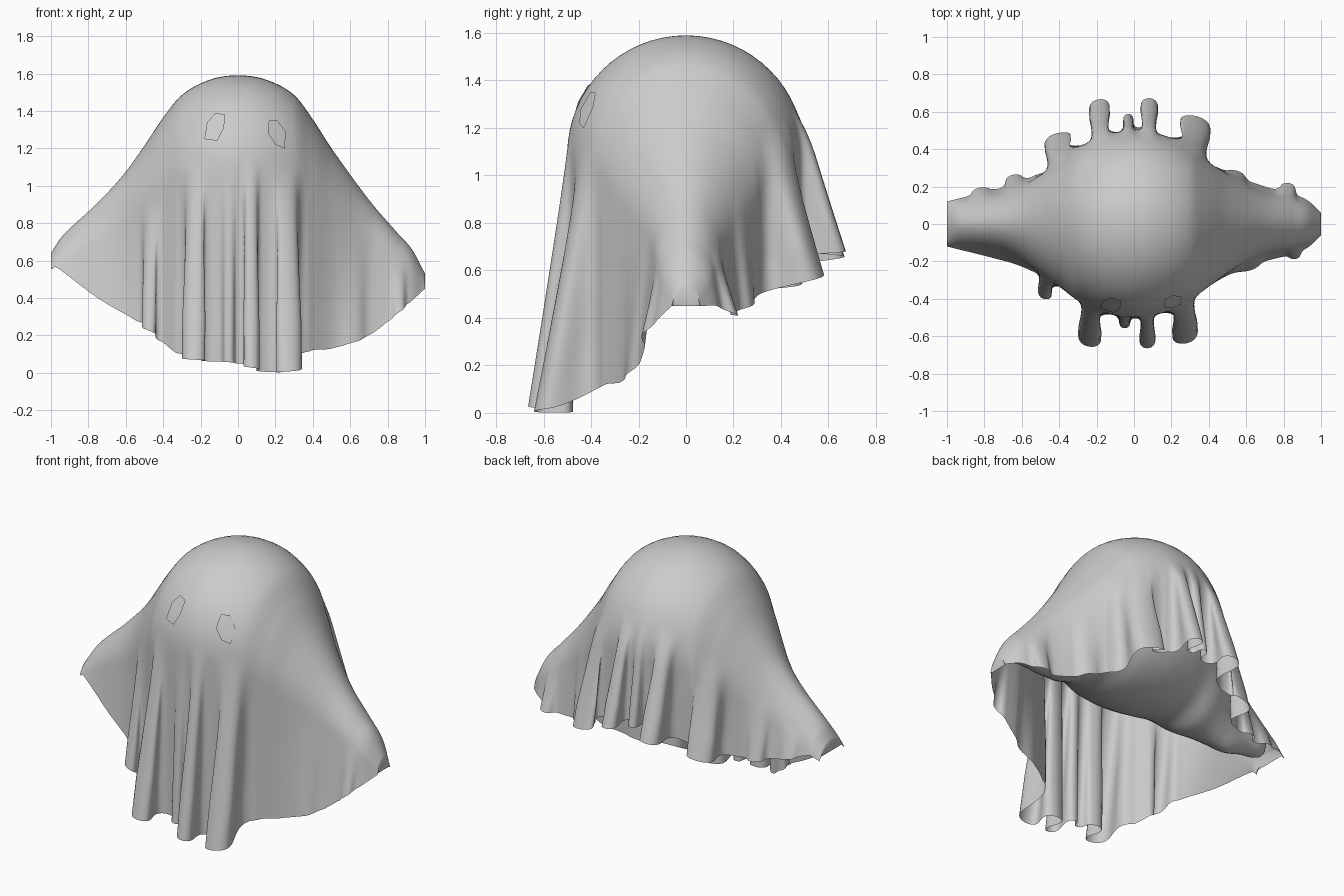
import bpy, math

if "Cube" in bpy.data.objects:
    bpy.data.objects.remove(bpy.data.objects["Cube"])

# Upper form by station: x, top height, half height, half width
FORM = [(-1, .64, .07, .12), (-.94, .73, .13, .135), (-.76, .90, .20, .18), (-.62, 1.05, .26, .22),
        (-.5, 1.215, .33, .275), (-.4, 1.365, .40, .335), (-.3, 1.485, .44, .41), (-.15, 1.567, .485, .477),
        (0, 1.59, .5, .5), (.15, 1.567, .485, .477), (.3, 1.485, .43, .41), (.4, 1.355, .38, .335),
        (.5, 1.20, .32, .275), (.7, .925, .20, .20), (.85, .75, .14, .16), (.93, .66, .11, .125),
        (1, .53, .06, .06)]
# Hem height by station: x, z
FRONT_HEM = [(-1, .58), (-.95, .55), (-.75, .40), (-.5, .25), (-.3, .09), (0, .05), (.15, .005),
             (.3, .02), (.37, .11), (.5, .13), (.7, .20), (.9, .36), (1, .45)]
BACK_HEM = [(-1, .60), (-.9, .57), (-.75, .53), (-.6, .51), (-.4, .54), (-.17, .66), (.08, .68),
            (.33, .57), (.5, .47), (.8, .41), (.92, .45), (1, .45)]
# Folds: centre x, half width, depth
FRONT_FOLDS = [(-.47, .07, .11), (-.23, .10, .21), (-.05, .06, .06), (.07, .07, .17),
               (.265, .11, .21), (.62, .10, .02), (.86, .06, .03)]
BACK_FOLDS = [(-.82, .09, .03), (-.64, .09, .05), (-.40, .12, .15), (-.18, .09, .20), (-.03, .055, .09),
              (.08, .075, .18), (.32, .13, .18), (.55, .09, .03), (.82, .08, .05)]


def sample(table, x):
    """Smooth Hermite interpolation of every column of a table at x."""
    n = len(table)
    i = 0
    while i < n - 2 and x > table[i + 1][0]:
        i += 1
    a, b = table[i], table[i + 1]
    p, q = table[max(i - 1, 0)], table[min(i + 2, n - 1)]
    d = b[0] - a[0]
    t = (x - a[0]) / d
    out = []
    for k in range(1, len(a)):
        m0 = (b[k] - p[k]) / (b[0] - p[0]) * d
        m1 = (q[k] - a[k]) / (q[0] - a[0]) * d
        out.append((2*t**3 - 3*t*t + 1) * a[k] + (t**3 - 2*t*t + t) * m0
                   + (3*t*t - 2*t**3) * b[k] + (t**3 - t*t) * m1)
    return out


def ramp(v, lo, hi):
    t = min(1, max(0, (v - lo) / (hi - lo)))
    return t * t * (3 - 2 * t)


def make_object(name, verts, faces):
    mesh = bpy.data.meshes.new(name)
    mesh.from_pydata(verts, [], faces)
    mesh.update()
    ob = bpy.data.objects.new(name, mesh)
    bpy.context.collection.objects.link(ob)
    bpy.ops.object.select_all(action='DESELECT')
    ob.select_set(True)
    bpy.context.view_layer.objects.active = ob
    bpy.ops.object.shade_smooth_by_angle(angle=math.radians(70))
    return ob


def arm_width(x, r):
    """The arms are slimmer than the hem that flares below them."""
    return r * (1 - .35 * ramp(abs(x), .4, .75))


ARC, HANG = 16, 22


def half_section(x, side):
    """Points from the ridge down to the hem on one side (-1 front, 1 back)."""
    top, h, r = sample(FORM, x)
    zc = top - h
    hem, folds, start = ((FRONT_HEM, FRONT_FOLDS, .1) if side < 0
                         else (BACK_HEM, BACK_FOLDS, .35))
    hz = min(sample(hem, x)[0], zc - .015)
    re = arm_width(x, r)
    path = [(re * math.sin(a), zc + h * math.cos(a))
            for a in (math.pi / 2 * i / ARC for i in range(ARC + 1))]
    path += [(re, zc + (hz - zc) * i / HANG) for i in range(1, HANG + 1)]
    z0 = zc + start * h
    pts = []
    for y, z in path:
        y += (r - re) * (top - z) / (top - hz)
        g = max(0, (z0 - z) / (z0 - hz)) ** 1.05
        dx = dy = 0
        for c, w, depth in folds:
            k = (x - c) / w
            if abs(k) < 1:
                bump = math.cos(math.pi * k / 2) ** 2
                dy += depth * bump * g
                swell = min(.33, depth * 1.9)
                dx += w * swell * math.sin(2 * math.pi * k) * min(1, g * 1.3)
                dx += .2 * c * depth * bump * g
        pts.append((x + dx, side * (y + dy), z))
    return pts


# Draped sheet: one open surface from front hem over the ridge to back hem
N = 260
rows = []
for i in range(N + 1):
    x = -1 + 2 * i / N
    rows.append(half_section(x, -1)[::-1] + half_section(x, 1)[1:])
# Cloth hanging over the two hand ends
rows.insert(0, [(-.99, y, min(z, .57)) for x, y, z in rows[0]])
rows.append([(.99, y, min(z, .45)) for x, y, z in rows[-1]])
row = len(rows[0])
verts = [p for r in rows for p in r]
faces = []
for i in range(len(rows) - 1):
    for j in range(row - 1):
        a = i * row + j
        faces.append((a, a + row, a + row + 1, a + 1))
make_object("sheet", verts, faces)

# Rounded inner body with two tapering arms, just inside the sheet
SEG, STEPS = 40, 72
verts, faces = [], []
for i in range(STEPS + 1):
    x = -.95 + 1.9 * i / STEPS
    top, h, r = sample(FORM, x)
    end = math.sqrt(max(.02, 1 - max(0, (abs(x) - .85) / .1) ** 2))
    hb = h * (1 - .28 * ramp(abs(x), .65, .92))
    rb = arm_width(x, r) - .012
    for j in range(SEG):
        a = 2 * math.pi * j / SEG
        verts.append((x, rb * end * math.cos(a), top - hb + (hb - .012) * end * math.sin(a)))
for i in range(STEPS):
    for j in range(SEG):
        k = (j + 1) % SEG
        faces.append((i*SEG + j, i*SEG + k, (i+1)*SEG + k, (i+1)*SEG + j))
faces += [tuple(range(SEG))[::-1], tuple(STEPS * SEG + j for j in range(SEG))]
make_object("inner_body", verts, faces)


# Eye patches lying on the front of the dome
def eye(name, outline):
    n = len(outline)
    cx, cz = (sum(p[k] for p in outline) / n for k in (0, 1))
    pts = []
    for x, z in outline + [(cx, cz)]:
        top, h, r = sample(FORM, x)
        pts.append((x, -r * math.sqrt(max(0, 1 - ((z - top + h) / h) ** 2)) - .012, z))
    make_object(name, pts, [(i, (i + 1) % n, n) for i in range(n)])


eye("left_eye", [(-.18, 1.25), (-.11, 1.24), (-.075, 1.31), (-.07, 1.38), (-.12, 1.39), (-.165, 1.34)])
eye("right_eye", [(.16, 1.28), (.2, 1.22), (.25, 1.2), (.255, 1.29), (.21, 1.35), (.165, 1.35)])
